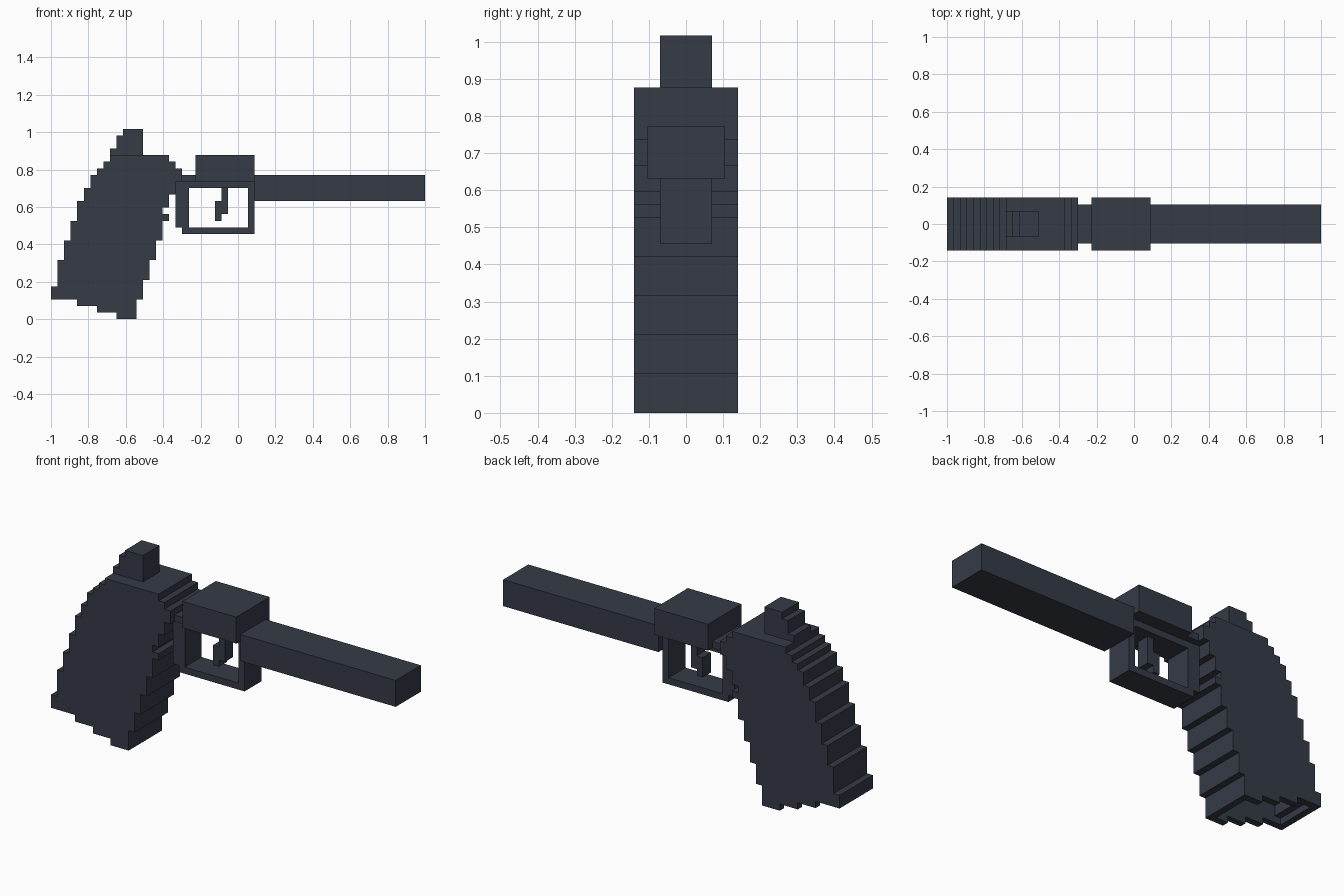
import bpy, bmesh

if "Cube" in bpy.data.objects:
    bpy.data.objects.remove(bpy.data.objects["Cube"])

U = 2 / 57  # one grid step of the blocky style

metal = bpy.data.materials.new("dark_metal")
metal.diffuse_color = (0.035, 0.043, 0.062, 1)
metal.use_nodes = True
metal.node_tree.nodes["Principled BSDF"].inputs["Base Color"].default_value = metal.diffuse_color


def finish(name, bm):
    bmesh.ops.recalc_face_normals(bm, faces=bm.faces)
    mesh = bpy.data.meshes.new(name)
    bm.to_mesh(mesh)
    bm.free()
    mesh.materials.append(metal)
    ob = bpy.data.objects.new(name, mesh)
    bpy.context.collection.objects.link(ob)
    return ob


def add_profile(bm, pts, half):
    """Extrude a side profile (grid steps) to +-half in y."""
    face = bm.faces.new([bm.verts.new((-1 + x * U, -half * U, z * U)) for x, z in pts])
    ext = bmesh.ops.extrude_face_region(bm, geom=[face])
    verts = [g for g in ext["geom"] if isinstance(g, bmesh.types.BMVert)]
    bmesh.ops.translate(bm, verts=verts, vec=(0, 2 * half * U, 0))


def profile(name, pts, half):
    bm = bmesh.new()
    add_profile(bm, pts, half)
    return finish(name, bm)


def boxes(name, rects, half):
    """One object from boxes given as x0, x1, z0, z1 in grid steps."""
    bm = bmesh.new()
    for x0, x1, z0, z1 in rects:
        add_profile(bm, [(x0, z0), (x1, z0), (x1, z1), (x0, z1)], half)
    return finish(name, bm)


def stairs(start_z, steps):
    """Stepped edge going up: each step is (x, z where it ends)."""
    pts, z = [], start_z
    for x, top in steps:
        pts += [(x, z), (x, top)]
        z = top
    return pts


# Grip: stepped front and back edges, stepped underside
front_edge = [(13, 3), (14, 6), (15, 9), (16, 12), (17, 15), (18, 16), (17, 17),
              (18, 19), (19, 21), (20, 23), (19, 24), (18, 25)]
back_edge = [(0, 5), (1, 9), (2, 12), (3, 15), (4, 18), (5, 20), (6, 22),
             (7, 23), (8, 24), (9, 25)]
underside = [(4, 3), (4, 2), (7, 2), (7, 1), (10, 1), (10, 0)]
grip = profile("grip", stairs(0, front_edge) + stairs(3, back_edge)[::-1] + underside, 4)

# Hollow inside of the grip, open at the bottom
inner_front = [(12, 4), (13, 7), (14, 10), (15, 13), (16, 18), (17, 20), (18, 22)]
inner_back = [(1, 4), (2, 8), (3, 11), (4, 14), (5, 17), (6, 19), (7, 21), (8, 22)]
hollow = profile("grip_hollow_cutter",
                 stairs(-1, inner_front) + stairs(-1, inner_back)[::-1], 3)
hollow.hide_render = True
hollow.hide_set(True)
cut = grip.modifiers.new("hollow", "BOOLEAN")
cut.operation = "DIFFERENCE"
cut.solver = "EXACT"
cut.object = hollow

# Hammer on top of the grip
profile("hammer", [(9, 25), (14, 25), (14, 29), (11, 29), (11, 28), (10, 28),
                   (10, 26), (9, 26)], 2)

# Barrel, cylinder block and the bridge joining it to the grip
boxes("barrel", [(31, 57, 18, 22)], 3)
boxes("cylinder_block", [(22, 31, 21, 25)], 4)
boxes("bridge", [(20, 22, 21, 22)], 3)

# Trigger guard frame and trigger
boxes("trigger_guard", [(19, 21, 14, 21), (20, 31, 13, 14), (30, 31, 14, 21),
                        (21, 30, 20, 21)], 2)
profile("trigger", [(26, 20), (26, 18), (25, 18), (25, 15), (26, 15), (26, 16),
                    (27, 16), (27, 20)], 1)
